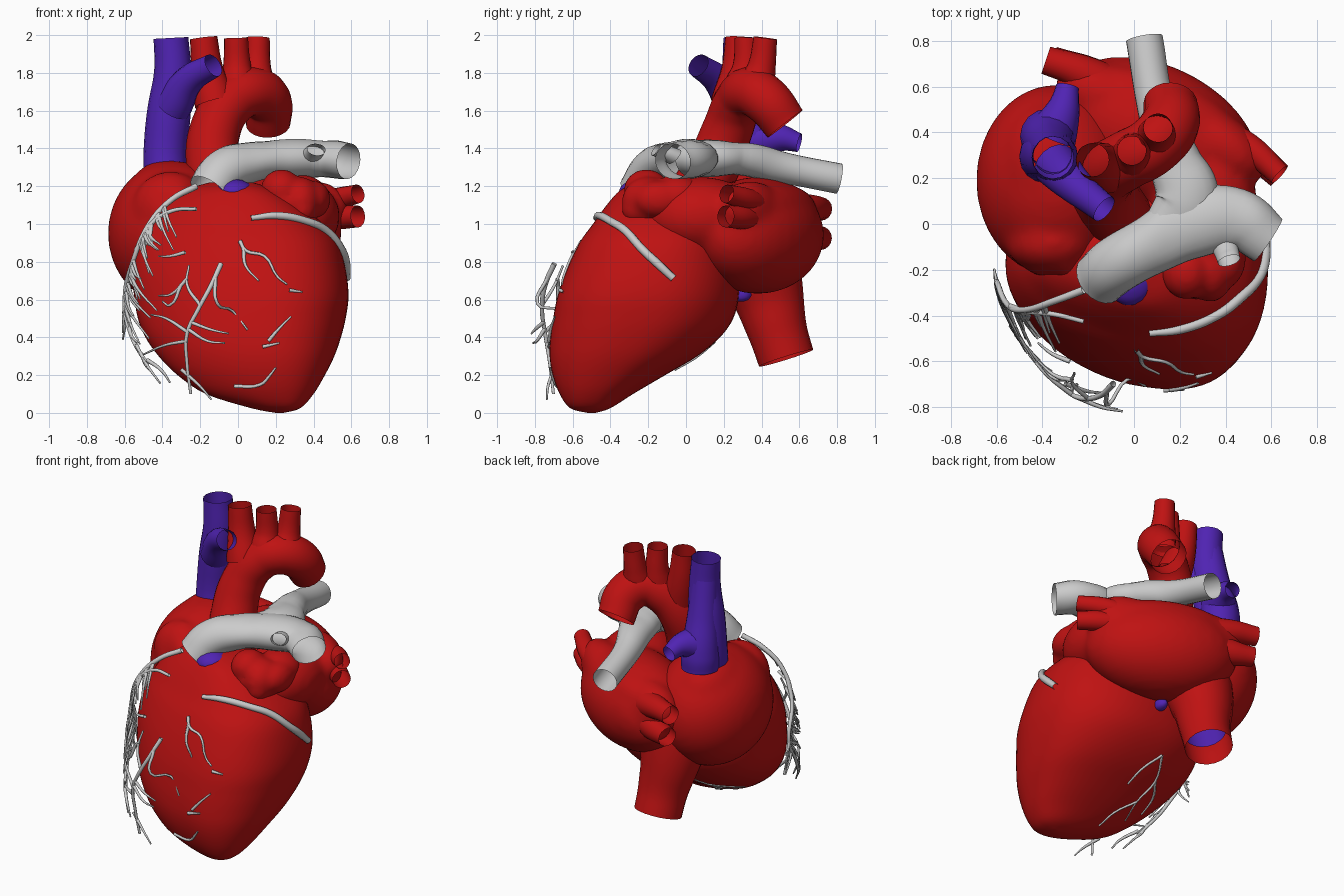
import bpy, bmesh, math, random
from mathutils import Matrix, Vector
from mathutils.bvhtree import BVHTree

random.seed(4)


def material(name, col):
    m = bpy.data.materials.new(name)
    m.diffuse_color = (*col, 1)
    return m


RED = material("red_muscle", (0.52, 0.006, 0.006))
BLUE = material("blue_vein", (0.08, 0.017, 0.45))


def finish(ob, mat):
    if mat:
        ob.data.materials.append(mat)
    for p in ob.data.polygons:
        p.use_smooth = True
    return ob


def tubes(name, paths, mat=None, res=6, steps=8):
    """Open-ended tubes through lists of (x, y, z, radius)."""
    cu = bpy.data.curves.new(name, 'CURVE')
    cu.dimensions = '3D'
    cu.bevel_depth, cu.bevel_resolution, cu.resolution_u = 1, res, steps
    for path in paths:
        s = cu.splines.new('BEZIER')
        s.radius_interpolation = 'CARDINAL'
        s.bezier_points.add(len(path) - 1)
        for bp, p in zip(s.bezier_points, path):
            bp.co, bp.radius = p[:3], p[3]
            bp.handle_left_type = bp.handle_right_type = 'AUTO'
    ob = bpy.data.objects.new(name, cu)
    bpy.context.collection.objects.link(ob)
    bpy.ops.object.select_all(action='DESELECT')
    bpy.context.view_layer.objects.active = ob
    ob.select_set(True)
    bpy.ops.object.convert(target='MESH')
    return finish(bpy.context.object, mat)


def blob(name, balls, mat, voxel=0.022, smooth=6):
    """Ellipsoids (centre, radii, z turn in degrees) melted into one skin."""
    bm = bmesh.new()
    for c, r, a in balls:
        m = Matrix.Translation(c) @ Matrix.Rotation(math.radians(a), 4, 'Z') @ Matrix.Diagonal((*r, 1))
        bmesh.ops.create_uvsphere(bm, u_segments=32, v_segments=20, radius=1, matrix=m)
    me = bpy.data.meshes.new(name)
    bm.to_mesh(me)
    bm.free()
    ob = bpy.data.objects.new(name, me)
    bpy.context.collection.objects.link(ob)
    rm = ob.modifiers.new("melt", 'REMESH')
    rm.mode, rm.voxel_size, rm.use_smooth_shade = 'VOXEL', voxel, True
    sm = ob.modifiers.new("soften", 'SMOOTH')
    sm.factor, sm.iterations = 0.5, smooth
    return finish(ob, mat)


# Ventricles: horizontal slices (z, x min, x max, y min, y max)
SLICES = [(0, .2, .24, -.52, -.48), (.025, .07, .33, -.61, -.4), (.1, -.17, .4, -.66, -.28),
          (.2, -.32, .46, -.695, -.11), (.3, -.42, .51, -.71, .06), (.4, -.49, .545, -.705, .18),
          (.5, -.53, .57, -.69, .25), (.62, -.55, .585, -.665, .28), (.76, -.56, .57, -.615, .28),
          (.9, -.53, .53, -.55, .25), (1.0, -.48, .45, -.48, .2), (1.1, -.4, .33, -.41, .12),
          (1.18, -.28, .2, -.34, .03), (1.22, -.15, .08, -.25, -.08)]


def catmull(pts, n):
    out = []
    for i in range(len(pts) - 1):
        q = [pts[max(0, min(len(pts) - 1, i + k))] for k in (-1, 0, 1, 2)]
        for j in range(n):
            t = j / n
            out.append([0.5 * (2 * b + (c - a) * t + (2 * a - 5 * b + 4 * c - d) * t * t
                               + (3 * b - a - 3 * c + d) * t ** 3) for a, b, c, d in zip(*q)])
    return out + [list(pts[-1])]


N = 72
verts, faces = [], []
rings = catmull(SLICES, 4)
for z, x0, x1, y0, y1 in rings:
    for k in range(N):
        a = 2 * math.pi * k / N
        c, s = math.cos(a), math.sin(a)
        e = 2 / 2.25
        skew = .11 * c * min(s, 0) * (x1 - x0) / 1.1      # fuller on the apex side
        verts.append(((x0 + x1) / 2 + (x1 - x0) / 2 * math.copysign(abs(c) ** e, c),
                      (y0 + y1) / 2 + (y1 - y0) / 2 * math.copysign(abs(s) ** e, s) + skew, z))
for i in range(len(rings) - 1):
    for k in range(N):
        b, j = i * N, (k + 1) % N
        faces.append((b + k, b + j, b + N + j, b + N + k))
faces += [tuple(range(N - 1, -1, -1)), tuple(range(len(verts) - N, len(verts)))]
me = bpy.data.meshes.new("ventricles")
me.from_pydata(verts, [], faces)
vent = bpy.data.objects.new("ventricles", me)
bpy.context.collection.objects.link(vent)
finish(vent, RED)
tree = BVHTree.FromPolygons([Vector(v) for v in verts], faces)

# Atria and auricles
blob("left_atrium", [((.1, .38, .94), (.48, .31, .31), -27), ((.3, .08, 1.04), (.24, .3, .21), 0),
                     ((.4, .34, 1.08), (.21, .12, .15), -38), ((-.13, .57, 1.02), (.22, .14, .17), -12),
                     ((.14, .42, 1.08), (.43, .21, .15), -27)], RED, 0.022, 12)
blob("right_atrium", [((-.34, .19, .95), (.35, .42, .385), 0), ((-.36, -.08, 1.08), (.2, .14, .2), 0),
                      ((-.3, -.18, 1.08), (.07, .06, .13), 0), ((-.4, -.16, 1.05), (.08, .07, .13), 0),
                      ((-.38, .25, 1.13), (.21, .28, .21), 0)], RED, 0.022, 14)
blob("left_auricle", [((.23, -.21, 1.18), (.11, .12, .11), 0), ((.33, -.2, 1.12), (.11, .14, .13), 0),
                      ((.4, -.14, 1.13), (.09, .14, .1), 0), ((.25, -.26, 1.11), (.08, .07, .07), 0),
                      ((.34, -.27, 1.08), (.07, .07, .08), 0), ((.34, -.05, 1.14), (.14, .15, .12), 0)],
     RED, 0.016, 9)
blob("outflow_lining", [((-.02, -.25, 1.165), (.11, .11, .075), 20)], BLUE)
blob("coronary_sinus", [((.03, .29, .625), (.04, .06, .04), 0)], BLUE, .015, 3)

# Pulmonary veins and lower great vein
tubes("pulmonary_veins", [
    [(.36, .42, 1.08, .06), (.52, .32, 1.13, .06), (.635, .215, 1.16, .05)],
    [(.36, .4, 1.02, .06), (.53, .3, 1.035, .064), (.635, .21, 1.04, .058)],
    [(-.08, .58, 1.05, .1), (-.25, .67, 1.08, .075), (-.385, .715, 1.08, .062)],
    [(-.08, .58, .96, .1), (-.24, .665, .93, .08), (-.36, .715, .925, .062)]], RED)
tubes("lower_great_vein", [[(-.19, .38, .8, .22), (-.19, .435, .62, .19), (-.17, .48, .45, .16),
                            (-.16, .53, .29, .15)]], RED, 8)
tubes("lower_vein_lining", [[(-.18, .43, .58, .14), (-.17, .48, .43, .135)]], BLUE, 8)

# Upper great vein with its side branches
tubes("upper_great_vein", [
    [(-.385, .29, 1.28, .115), (-.385, .3, 1.38, .115), (-.365, .3, 1.6, .115),
     (-.345, .29, 1.8, .1), (-.355, .29, 1.985, .092)],
    [(-.375, .38, 1.28, .12), (-.375, .38, 1.38, .12), (-.365, .34, 1.6, .1), (-.355, .3, 1.85, .085)],
    [(-.345, .26, 1.62, .1), (-.26, .17, 1.76, .08), (-.13, .065, 1.84, .064)],
    [(-.36, .38, 1.44, .11), (-.31, .5, 1.455, .075), (-.29, .6, 1.43, .05)]], BLUE)

# Aorta and the three arch branches
tubes("aorta", [
    [(-.07, .03, 1.12, .15), (-.13, .14, 1.3, .145), (-.12, .22, 1.5, .135), (-.03, .28, 1.65, .13),
     (.08, .34, 1.7, .13), (.155, .43, 1.65, .128), (.16, .525, 1.53, .118)],
    [(-.12, .24, 1.64, .11), (-.16, .27, 1.8, .087), (-.182, .28, 1.985, .073)],
    [(.0, .3, 1.73, .1), (-.005, .32, 1.83, .075), (-.01, .32, 1.985, .063)],
    [(.1, .37, 1.73, .1), (.1, .4, 1.83, .075), (.105, .42, 1.985, .063)]], RED, 8)

# Pulmonary artery: trunk into left branch, right branch, small stub, flattened in height
pa = tubes("pulmonary_artery", [
    [(-.15, -.24, 1.17, .12), (-.08, -.18, 1.265, .125), (.08, -.09, 1.32, .13), (.26, .0, 1.345, .15),
     (.45, .02, 1.345, .135), (.585, -.07, 1.33, .112)],
    [(.17, .0, 1.34, .12), (.23, .11, 1.35, .14), (.18, .27, 1.345, .115), (.1, .5, 1.3, .085),
     (.045, .81, 1.24, .081)],
    [(.38, -.06, 1.36, .06), (.4, -.11, 1.39, .055), (.415, -.16, 1.415, .05)]], None, 8)
for v in pa.data.vertices:
    f = max(0, min(1, (v.co.x + .05) / .2)) * max(0, min(1, (.45 - v.co.y) / .2))
    f *= max(.55, min(1, (.65 - v.co.x) / .2))
    if v.co.z < 1.45:
        v.co.z = 1.345 + (v.co.z - 1.345) * (1 - .28 * f)
    elif f > 0:
        v.co.z = 1.345 + (v.co.z - 1.345) * (1 - .3 * f)


# Coronary vessels: (x, z) paths laid over the front
def front_y(x, z):
    hit = tree.ray_cast(Vector((x, -3, z)), Vector((0, 1, 0)))[0]
    y = hit.y - 0.005 if hit else 1
    if x < -.04:
        r = .74 - .85 * max(0, z - .42) ** 2 - .2 * max(0, .4 - z)
        y = min(y, -.08 - r * math.sqrt(max(0, 1 - (x / .618) ** 2)))
    return y


def lay(pts, r0, r1):
    n = max(1, len(pts) - 1)
    return [(x, front_y(x, z), z, r0 + (r1 - r0) * i / n) for i, (x, z) in enumerate(pts)]


# Left coronary, set onto the nearest muscle surface
left = []
for x, y, z, r in [(.07, -.46, 1.02, .014), (.2, -.43, 1.02, .02), (.33, -.36, .96, .021), (.41, -.3, .91, .022),
                   (.48, -.22, .84, .022), (.53, -.15, .78, .023), (.56, -.07, .71, .02)]:
    p, n, _, _ = tree.find_nearest(Vector((x, y, z)))
    left.append((*(p + n * .008), r))
tubes("left_coronary", [left], None, 3)

main = [(-.22, 1.2), (-.35, 1.13), (-.47, 1.0), (-.55, .82), (-.6, .6), (-.57, .42), (-.48, .25)]
stem = [(-.09, .79), (-.14, .68), (-.21, .55), (-.27, .42), (-.27, .26), (-.25, .1)]
large = [lay(main, .017, .009), lay(stem, .014, .008),
         lay([(-.22, 1.08), (-.35, 1.07), (-.47, .99), (-.54, .86)], .01, .013),
         lay([(-.26, .78), (-.27, .68), (-.2, .57)], .006, .01)]
SMALL = [
    [(-.27, .43), (-.38, .5), (-.46, .52)], [(-.27, .38), (-.38, .36), (-.5, .31)],
    [(-.26, .44), (-.16, .38), (-.07, .37)], [(-.25, .48), (-.14, .44), (-.05, .42)],
    [(-.12, .71), (-.11, .58), (-.03, .54), (.05, .44)], [(-.28, .85), (-.36, .83), (-.42, .83)],
    [(-.27, .71), (-.35, .63), (-.42, .62)], [(-.3, .68), (-.36, .57), (-.4, .59)],
    [(-.3, .23), (-.2, .14), (-.14, .07)], [(-.48, .28), (-.4, .22), (-.36, .16)],
    [(.01, .91), (.04, .86), (.14, .83), (.21, .72), (.26, .68)], [(.03, .87), (.04, .78), (.11, .7)],
    [(.27, .65), (.34, .64)], [(.16, .38), (.22, .45), (.28, .51)], [(.13, .35), (.22, .37)],
    [(-.02, .14), (.12, .15), (.17, .2), (.2, .24)]]
small = [lay(p, .011, .005) for p in SMALL]
for i in range(48):                                   # twigs off the right coronary
    k = random.uniform(1.2, 5.95)
    a, b = main[int(k)], main[min(6, int(k) + 1)]
    x, z = (p + (q - p) * (k % 1) for p, q in zip(a, b))
    l = random.uniform(.08, .2)
    side = random.choice((-.1, .2, .4, .7))
    small.append(lay([(max(x, -.6), z), (max(-.61, x + l * side * .3), z - l * .4),
                      (max(-.61, x + l * side), z - l * random.uniform(.6, 1.1))], .011, .005))
tubes("right_coronary", large, None, 2, 5)
tubes("coronary_twigs", small, None, 1, 4)

# Vessels on the underside
under = []
for p in ([(-.1, .15), (-.17, .0), (-.15, -.15), (-.18, -.3)], [(-.17, 0), (-.25, -.12), (-.27, -.25)],
          [(-.15, -.15), (-.05, -.25), (-.02, -.36)], [(-.1, .15), (-.02, .05), (0, -.06)]):
    hits = [tree.ray_cast(Vector((x, y, -1)), Vector((0, 0, 1)))[0] for x, y in p]
    under.append([(h.x, h.y, h.z - .002, .009 - .0015 * i) for i, h in enumerate(hits) if h])
tubes("underside_vessels", [u for u in under if len(u) > 1], None, 1, 4)
